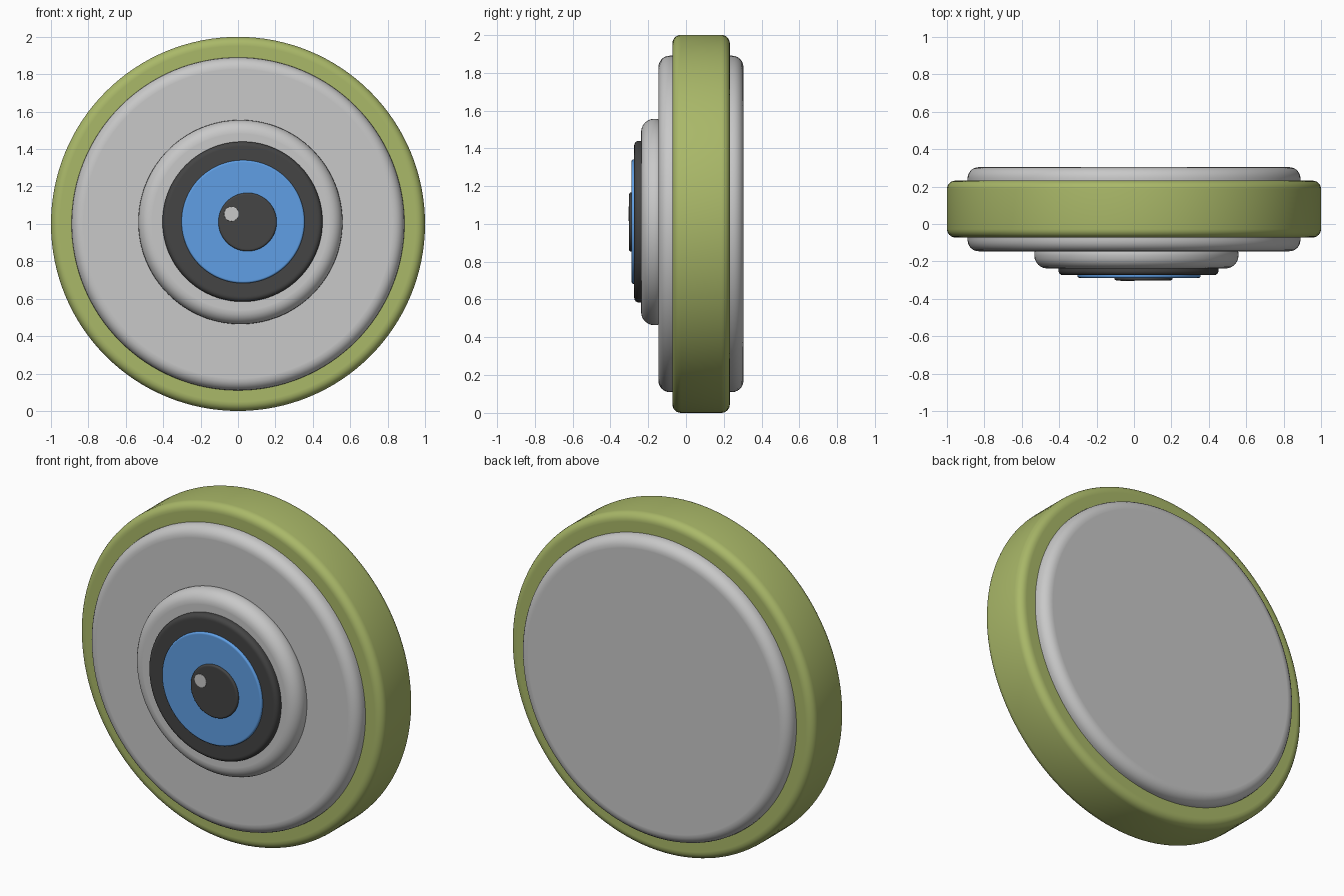
import bpy, bmesh, math

if "Cube" in bpy.data.objects:
    bpy.data.objects.remove(bpy.data.objects["Cube"])


def material(name, rgb):
    m = bpy.data.materials.new(name)
    m.diffuse_color = (*rgb, 1.0)
    m.use_nodes = True
    m.node_tree.nodes["Principled BSDF"].inputs["Base Color"].default_value = m.diffuse_color
    return m


GREEN = material("olive green", (0.40, 0.48, 0.14))
GREY = material("light grey", (0.58, 0.58, 0.58))
DARK = material("charcoal", (0.058, 0.058, 0.058))
BLUE = material("blue", (0.115, 0.345, 0.78))


def disc(name, x, z, radius, front, back, r_front, r_back, mat, sides=128, steps=6):
    """Round plate facing -y with rounded front and back rims."""
    prof = [(radius - r_front - 0.004, front)]
    for i in range(steps + 1):
        a = math.pi / 2 * i / steps
        prof.append((radius - r_front + r_front * math.sin(a),
                     front + r_front - r_front * math.cos(a)))
    for i in range(steps + 1):
        a = math.pi / 2 * i / steps
        prof.append((radius - r_back + r_back * math.cos(a),
                     back - r_back + r_back * math.sin(a)))
    prof.append((radius - r_back - 0.004, back))

    bm = bmesh.new()
    rings = []
    for r, y in prof:
        rings.append([bm.verts.new((r * math.cos(2 * math.pi * k / sides), y,
                                    r * math.sin(2 * math.pi * k / sides)))
                      for k in range(sides)])
    for a, b in zip(rings, rings[1:]):
        for k in range(sides):
            n = (k + 1) % sides
            bm.faces.new((a[k], a[n], b[n], b[k]))
    bm.faces.new(rings[0])
    bm.faces.new(rings[-1][::-1])
    bmesh.ops.recalc_face_normals(bm, faces=bm.faces)
    me = bpy.data.meshes.new(name)
    bm.to_mesh(me)
    bm.free()
    me.materials.append(mat)
    ob = bpy.data.objects.new(name, me)
    ob.location = (x, 0, z)
    bpy.context.collection.objects.link(ob)
    bpy.ops.object.select_all(action='DESELECT')
    ob.select_set(True)
    bpy.context.view_layer.objects.active = ob
    bpy.ops.object.shade_smooth_by_angle(angle=math.radians(35))
    return ob


# Body: green tyre around a thicker grey plate
disc("outer_rim", 0, 1.0, 1.0, -0.072, 0.232, 0.045, 0.045, GREEN)
disc("body_plate", 0, 1.0, 0.89, -0.146, 0.304, 0.06, 0.06, GREY)

# Eye: stacked discs, each slightly off centre
disc("eye_white", 0.013, 1.01, 0.546, -0.238, -0.12, 0.07, 0.04, GREY)
disc("iris_border", 0.024, 1.012, 0.428, -0.274, -0.22, 0.025, 0.01, DARK)
disc("iris", 0.027, 1.012, 0.329, -0.288, -0.25, 0.01, 0.005, BLUE)
disc("pupil", 0.051, 1.01, 0.156, -0.301, -0.265, 0.01, 0.005, DARK)
disc("highlight", -0.035, 1.053, 0.039, -0.304, -0.297, 0.002, 0.002, GREY, sides=48, steps=2)
